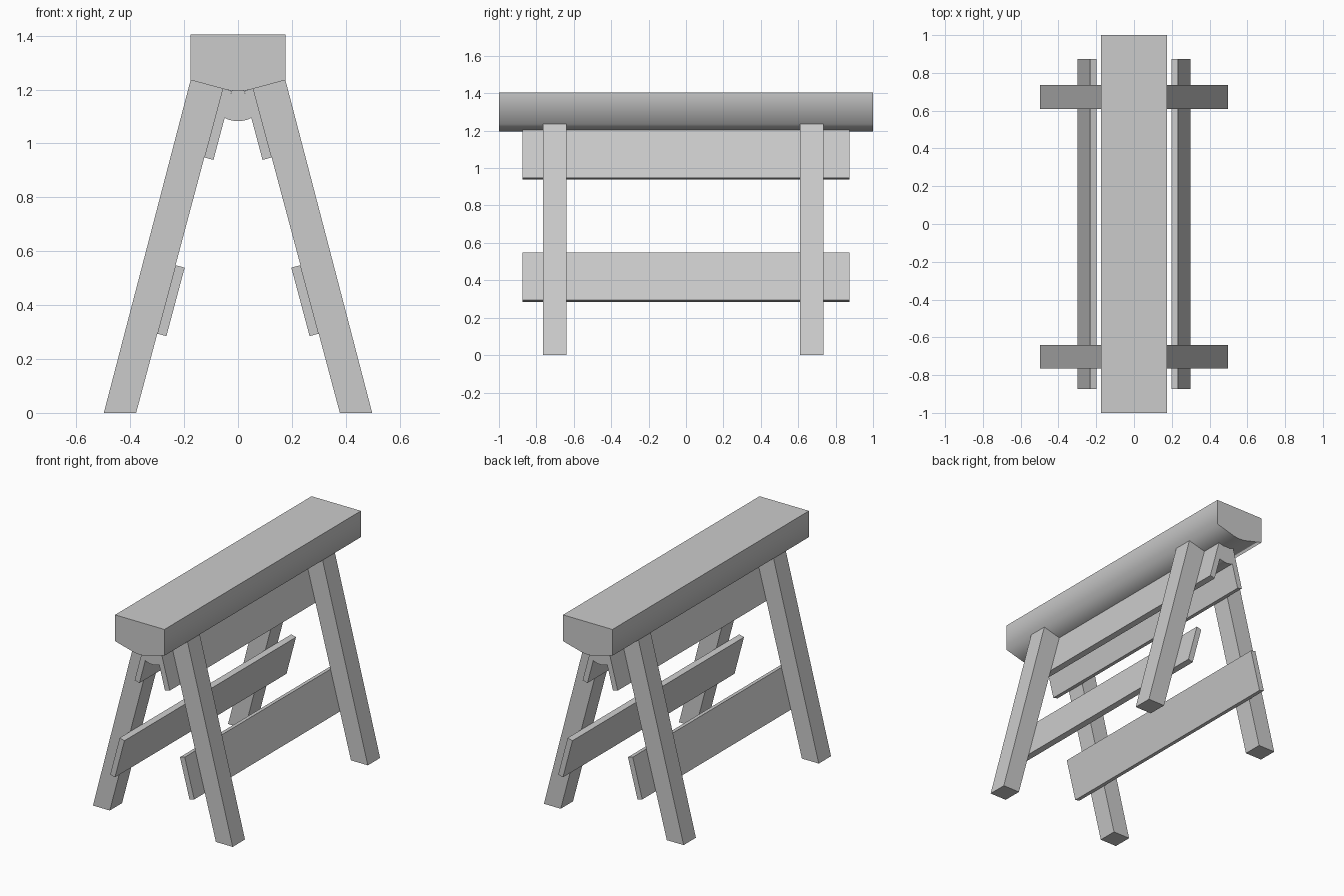
import bpy, bmesh, math

if "Cube" in bpy.data.objects:
    bpy.data.objects.remove(bpy.data.objects["Cube"])

SLOPE = 0.267      # sideways splay of the legs per unit of height
LEG_TOP = (0.057, 1.203)   # inner top corner of a leg


def prism(name, profile, y0, y1):
    """Extrude an (x, z) profile along y."""
    bm = bmesh.new()
    face = bm.faces.new([bm.verts.new((x, y0, z)) for x, z in profile])
    ext = bmesh.ops.extrude_face_region(bm, geom=[face])
    verts = [v for v in ext["geom"] if isinstance(v, bmesh.types.BMVert)]
    bmesh.ops.translate(bm, verts=verts, vec=(0, y1 - y0, 0))
    bmesh.ops.recalc_face_normals(bm, faces=bm.faces)
    mesh = bpy.data.meshes.new(name)
    bm.to_mesh(mesh)
    bm.free()
    obj = bpy.data.objects.new(name, mesh)
    bpy.context.collection.objects.link(obj)
    return obj


def smooth(obj, angle):
    bpy.ops.object.select_all(action='DESELECT')
    obj.select_set(True)
    bpy.context.view_layer.objects.active = obj
    bpy.ops.object.shade_smooth_by_angle(angle=math.radians(angle))


def inner_x(z):
    """x of the inner leg face at height z."""
    return LEG_TOP[0] + (LEG_TOP[1] - z) * SLOPE


def symmetric(half):
    """Complete a right-half profile that ends before the centre line."""
    return half + [(-x, z) for x, z in reversed(half)]


# Top beam with a shallow rounded underside
beam_half = [(0.176, 1.404), (0.176, 1.235), (0.057, 1.203),
             (0.038, 1.198), (0.013, 1.195)]
smooth(prism("top_beam", symmetric(beam_half), -1, 1), 80)

# Spacer between the two upper boards, same rounded underside
spacer_half = [(0.022, 1.196), (0.051, 1.095), (0.034, 1.088), (0.012, 1.083)]
smooth(prism("spacer", symmetric(spacer_half), -0.873, 0.873), 40)

leg = [(0.176, 1.235), (0.498, 0), (0.378, 0), LEG_TOP]
for side, s in (("right", 1), ("left", -1)):
    # Splayed legs
    for end, y0, y1 in (("front", -0.765, -0.64), ("back", 0.61, 0.735)):
        prism(f"{end}_{side}_leg", [(s * x, z) for x, z in leg], y0, y1)
    # Long boards on the inner faces of the legs
    for level, top, bottom in (("upper", 1.203, 0.948), ("lower", 0.548, 0.294)):
        board = [(inner_x(top), top), (inner_x(bottom), bottom),
                 (inner_x(bottom) - 0.034, bottom - 0.009),
                 (inner_x(top) - 0.034, top - 0.009)]
        prism(f"{level}_{side}_board", [(s * x, z) for x, z in board],
              -0.873, 0.873)
